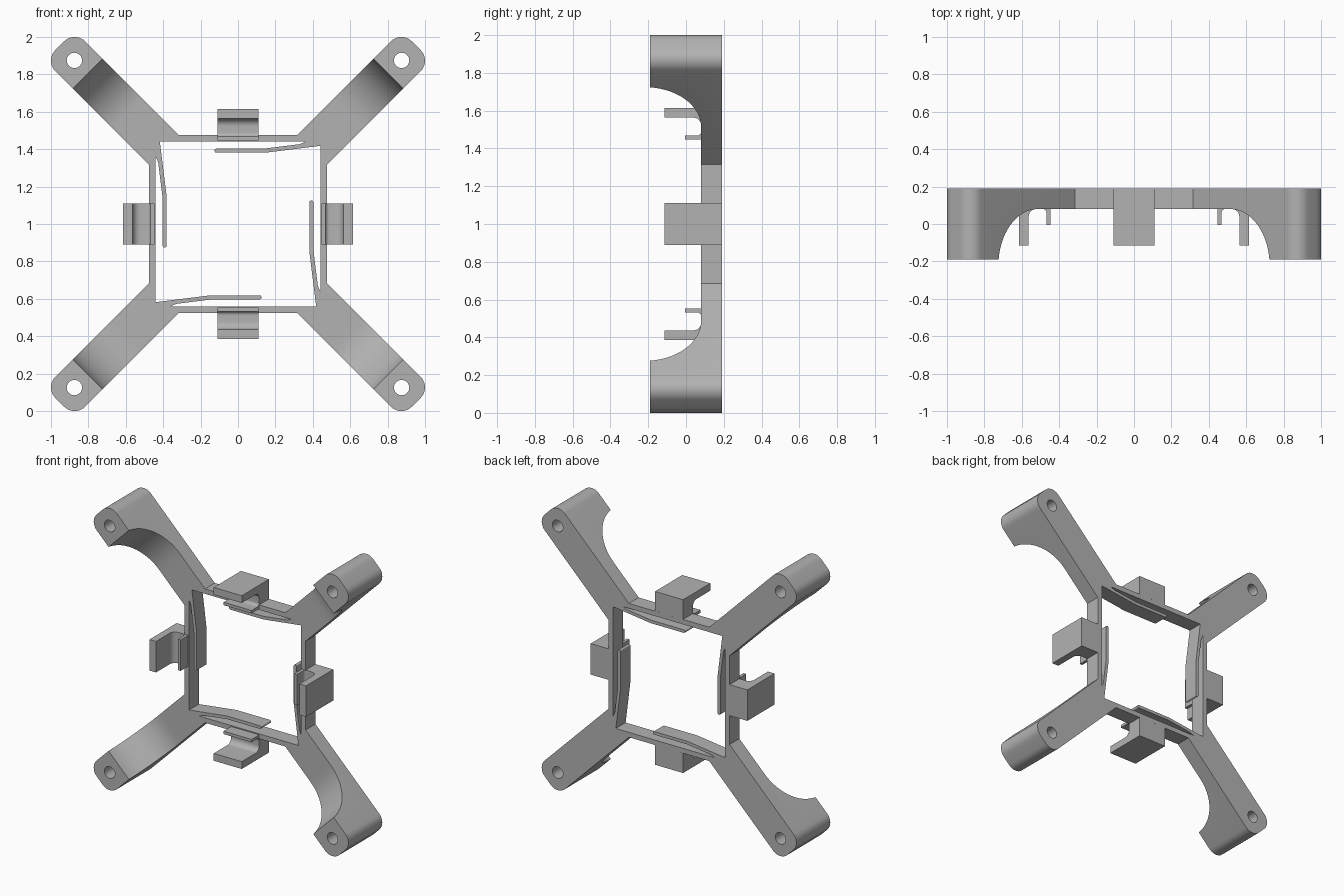
import bpy, bmesh
from math import sin, cos, pi, radians, hypot
from mathutils import Matrix, Vector

BACK, PLATE, FRONT = 0.19, 0.08, -0.19   # depth planes along y

if "Cube" in bpy.data.objects:
    bpy.data.objects.remove(bpy.data.objects["Cube"])

grey = bpy.data.materials.new("grey_plastic")
grey.use_nodes = True
grey.diffuse_color = (0.45, 0.45, 0.45, 1)
grey.node_tree.nodes["Principled BSDF"].inputs["Base Color"].default_value = (0.45, 0.45, 0.45, 1)


def arc(cx, cy, r, a0, a1, n=10):
    angles = [radians(a0 + (a1 - a0) * i / n) for i in range(n + 1)]
    return [(cx + r * cos(a), cy + r * sin(a)) for a in angles]


def turn(point, degrees):
    """Rotate a point about the centre of the frame."""
    a = radians(degrees)
    x, z = point
    return (x * cos(a) - z * sin(a), x * sin(a) + z * cos(a))


def prism(name, outline, d0, d1, place):
    """Extrude an outline from d0 to d1; place maps (a, b, d) to the model."""
    bm = bmesh.new()
    low = bm.faces.new([bm.verts.new(place(a, b, d0)) for a, b in outline])
    high = [bm.verts.new(place(a, b, d1)) for a, b in outline]
    bm.faces.new(high)
    ring = list(low.verts)
    for i in range(len(ring)):
        j = (i + 1) % len(ring)
        bm.faces.new((ring[i], ring[j], high[j], high[i]))
    bmesh.ops.recalc_face_normals(bm, faces=bm.faces)
    mesh = bpy.data.meshes.new(name)
    bm.to_mesh(mesh)
    bm.free()
    mesh.materials.append(grey)
    obj = bpy.data.objects.new(name, mesh)
    bpy.context.collection.objects.link(obj)
    return obj


def flat(x, z, y):
    """Outline seen from the front, extruded in depth."""
    return Vector((x, y, z + 1))


def sideways(degrees):
    """Outline of (distance from centre, depth), extruded across that direction."""
    def place(s, y, w):
        x, z = turn((s, w), degrees)
        return Vector((x, y, z + 1))
    return place


# Frame with four diagonal arms
half, r, s_end = 0.113, 0.08, 1.268
arm = ([(0.5586, -half)] + arc(s_end, r - half, r, -90, 0)
       + arc(s_end, half - r, r, 0, 90) + [(0.5586, half)])
outline = [turn(p, 45 + 90 * k) for k in range(4) for p in arm]
body = prism("frame_and_arms", outline, FRONT, BACK, flat)

# Cutters: centre opening, screw holes, and curved reliefs under the arms
inner = 0.44
cutters = [prism("opening_cutter", [(-inner, -inner), (inner, -inner), (inner, inner), (-inner, inner)],
                 -0.5, 0.5, flat)]
for k in range(4):
    hx, hz = turn((1.237, 0), 45 + 90 * k)
    cutters.append(prism("hole_cutter", arc(hx, hz, 0.041, 0, 348.75, 31), -0.5, 0.5, flat))
curve = [(1.138, -0.3)] + arc(0.838, PLATE - 0.3, 0.3, 0, 90, 16)
relief = curve + [(-s, y) for s, y in reversed(curve)]
for degrees, reach in ((45, 0.8), (135, 0.79)):
    cutters.append(prism("relief_cutter", relief, -reach, reach, sideways(degrees)))

for cutter in cutters:
    cutter.hide_render = True
    mod = body.modifiers.new(cutter.name, "BOOLEAN")
    mod.operation, mod.solver, mod.object = "DIFFERENCE", "EXACT", cutter
bpy.context.view_layer.update()
final = bpy.data.meshes.new_from_object(body.evaluated_get(bpy.context.evaluated_depsgraph_get()))
body.modifiers.clear()
body.data = final
for cutter in cutters:
    bpy.data.objects.remove(cutter)
parts = [body]

# Clips: thin inner wall, rounded channel and tall outer lip
clip = ([(0.447, -0.005), (0.447, PLATE), (0.475, PLATE), (0.475, BACK), (0.615, BACK),
         (0.615, -0.115), (0.563, -0.115)]
        + arc(0.523, 0.04, 0.04, 0, 90) + arc(0.488, 0.06, 0.02, 90, 180) + [(0.468, -0.005)])
for k, side in enumerate(("left", "top", "right", "bottom")):
    parts.append(prism(side + "_clip", clip, -0.11, 0.11, sideways(90 * k)))

# Springs: thin bent strips reaching in from the corners of the opening
t = 0.011
spring = ([(0.44, 0.44), (0.36, 0.44), (0.33, 0.427), (0.14, 0.392 + t)]
          + arc(-0.115, 0.392, t, 90, 270, 8) + [(0.145, 0.392 - t), (0.44, 0.418)])
for k, side in enumerate(("top", "right", "bottom", "left")):
    parts.append(prism(side + "_spring", [turn(p, -90 * k) for p in spring], PLATE, BACK, flat))

bpy.ops.object.select_all(action="DESELECT")
for obj in parts:
    obj.select_set(True)
bpy.context.view_layer.objects.active = body
bpy.ops.object.shade_smooth_by_angle(angle=radians(30))
